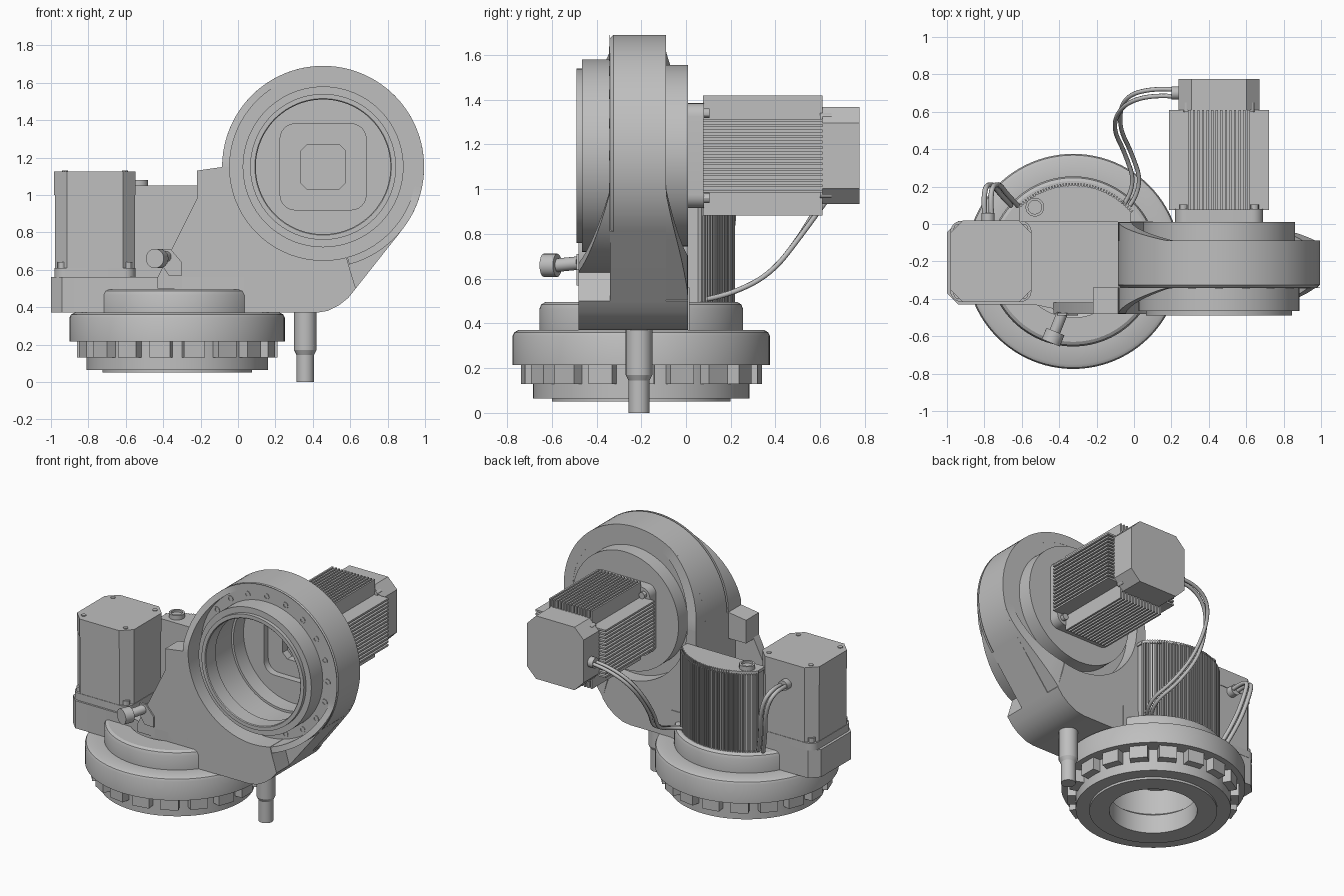
import bpy, bmesh, math
from mathutils import Vector, Matrix

if "Cube" in bpy.data.objects:
    bpy.data.objects.remove(bpy.data.objects["Cube"])

grey = bpy.data.materials.new("cast_grey")
grey.use_nodes = True
grey.diffuse_color = (0.52, 0.52, 0.52, 1)
grey.node_tree.nodes["Principled BSDF"].inputs["Base Color"].default_value = (0.52, 0.52, 0.52, 1)

HUB = Vector((0.455, 0, 1.15))      # wrist ring axis, along y
BASE = Vector((-0.325, -0.2, 0))    # turntable axis, along z
MOTOR = Vector((-0.765, -0.2, 0))   # upright motor axis


def finish(name, bm):
    bmesh.ops.recalc_face_normals(bm, faces=bm.faces)
    mesh = bpy.data.meshes.new(name)
    bm.to_mesh(mesh)
    bm.free()
    ob = bpy.data.objects.new(name, mesh)
    bpy.context.collection.objects.link(ob)
    mesh.materials.append(grey)
    shade(ob)
    return ob


def shade(ob):
    bpy.ops.object.select_all(action='DESELECT')
    ob.select_set(True)
    bpy.context.view_layer.objects.active = ob
    bpy.ops.object.shade_smooth_by_angle(angle=math.radians(30))


def prism(name, pts, a, b, axis='y', at=(0, 0, 0)):
    """Extrude a flat outline from a to b along the axis."""
    at = Vector(at)
    place = (lambda p, t: Vector((p[0], t, p[1]))) if axis == 'y' else (lambda p, t: Vector((p[0], p[1], t)))
    bm = bmesh.new()
    low = [bm.verts.new(place(p, a) + at) for p in pts]
    high = [bm.verts.new(place(p, b) + at) for p in pts]
    bm.faces.new(low)
    bm.faces.new(high)
    for i in range(len(pts)):
        j = (i + 1) % len(pts)
        bm.faces.new((low[i], low[j], high[j], high[i]))
    return finish(name, bm)


def loft(name, loops, closed):
    """Skin a row of equal loops, either closed on itself or capped."""
    bm = bmesh.new()
    rings = [[bm.verts.new(p) for p in loop] for loop in loops]
    m = len(rings[0])
    for p, q in zip(rings, rings[1:] + rings[:1] if closed else rings[1:]):
        for i in range(m):
            bm.faces.new((p[i], p[(i + 1) % m], q[(i + 1) % m], q[i]))
    if not closed:
        bm.faces.new(rings[0])
        bm.faces.new(rings[-1])
    return finish(name, bm)


def polar(r, a, t, axis):
    return Vector((r * math.cos(a), t, r * math.sin(a)) if axis == 'y' else (r * math.cos(a), r * math.sin(a), t))


def lathe(name, profile, axis, at, n=72):
    """Revolve a closed (radius, position) loop."""
    return loft(name, [[at + polar(r, math.tau * k / n, t, axis) for r, t in profile] for k in range(n)], True)


def rod(name, start, end, r1, r2=None, n=24):
    start, end = Vector(start), Vector(end)
    d = end - start
    bm = bmesh.new()
    turn = Matrix.Translation((start + end) / 2) @ d.to_track_quat('Z', 'Y').to_matrix().to_4x4()
    bmesh.ops.create_cone(bm, cap_ends=True, segments=n, radius1=r1, radius2=r1 if r2 is None else r2,
                          depth=d.length, matrix=turn)
    return finish(name, bm)


def octagon(h, c):
    return [(h, c - h), (h, h - c), (h - c, h), (c - h, h), (-h, h - c), (-h, c - h), (c - h, -h), (h - c, -h)]


def rounded(h, r, n=6):
    pts = []
    for k, (sx, sy) in enumerate(((1, 1), (-1, 1), (-1, -1), (1, -1))):
        for i in range(n + 1):
            a = math.pi / 2 * (k + i / n)
            pts.append((sx * (h - r) + r * math.cos(a), sy * (h - r) + r * math.sin(a)))
    return pts


def cut(ob, cutter):
    mod = ob.modifiers.new("cut", 'BOOLEAN')
    mod.operation, mod.object, mod.solver = 'DIFFERENCE', cutter, 'EXACT'
    bpy.context.view_layer.objects.active = ob
    bpy.ops.object.modifier_apply(modifier=mod.name)
    bpy.data.objects.remove(cutter)
    shade(ob)


def cable(name, pts, r=0.012):
    cu = bpy.data.curves.new(name, 'CURVE')
    cu.dimensions, cu.bevel_depth, cu.bevel_resolution, cu.resolution_u = '3D', r, 2, 8
    sp = cu.splines.new('NURBS')
    sp.points.add(len(pts) - 1)
    for p, q in zip(sp.points, pts):
        p.co = (*q, 1)
    sp.use_endpoint_u, sp.order_u = True, 3
    cu.materials.append(grey)
    bpy.context.collection.objects.link(bpy.data.objects.new(name, cu))


# Turntable base with hollow centre
lathe("turntable", [(.275, .05), (.4, .05), (.4, .065), (.485, .065), (.485, .215), (.575, .215), (.575, .345),
                    (.568, .36), (.55, .37), (.455, .37), (.455, .465), (.447, .485), (.43, .495), (.3, .495),
                    (.3, .2), (.275, .18)], 'z', BASE, 96)
TEETH = 18
for k in range(TEETH):
    a = math.tau * k / TEETH
    pts = [polar(r, a + w, 0, 'z').xy for r, w in ((.47, -.125), (.54, -.105), (.54, .105), (.47, .125))]
    prism("turntable_tooth", pts, .13, .22, 'z', BASE)

# Lower arm deck and the slabs carrying the ring
prism("arm_deck", [(-1, -.045), (-.94, .015), (.1, .015), (.1, -.48), (-.3, -.48), (-.54, -.43),
                   (-.94, -.43), (-1, -.37)], .37, .56, 'z')
belly = [(-.085, 1.15), (-.085, .37), (.42, .37), (.48, .38), (.54, .41), (.59, .45), (.63, .5)]
for name, right_side, a, b, r in (("arm_core", (.875, .81), -.34, -.09, .42),
                                  ("arm_rear", (.59, .63), -.09, .01, .47),
                                  ("arm_front", (.59, .63), -.48, -.34, .5)):
    slab = prism(name, belly + [right_side, (.455, 1.15)], a, b)
    cut(slab, rod("bore_cutter", HUB + Vector((0, -1, 0)), HUB + Vector((0, 1, 0)), r, n=72))
prism("arm_web", [(-.43, .5), (-.43, .56), (-.22, .98), (-.085, .98), (-.085, .5)], -.48, -.42)
prism("arm_lug", [(-.22, .97), (-.08, .97), (-.08, 1.15), (-.22, 1.13)], -.48, -.34)


def crescent(name, y0, y1, inner, flare):
    """Rim around the ring that thins out towards the upper right."""
    loops = []
    for k in range(61):
        a = math.radians(-75 + 255 * k / 60)
        rim = HUB + polar(.54, a, 0, 'y')
        depth = min(1, max(.01, (1.37 - .62 * rim.x - .78 * rim.z) / .5))
        y = y0 + (y1 - y0) * depth
        outer = .54 / math.cos(min(0, a + math.radians(39))) if flare else .54
        loops.append([HUB + polar(r, a, t, 'y') for r, t in ((inner, y0), (outer, y0), (outer, y), (inner, y))])
    loft(name, loops, False)


crescent("arm_front_rim", -.34, -.48, .5, False)
crescent("arm_rear_rim", -.09, .01, .47, True)

# Wrist ring, bolts and back wall
lathe("wrist_ring", [(.36, -.485), (.365, -.49), (.39, -.49), (.39, -.465), (.43, -.465), (.43, -.34), (.525, -.34),
                     (.54, -.325), (.54, -.09), (.405, -.09), (.405, .01), (.385, .01), (.385, -.15), (.4, -.15),
                     (.4, -.38), (.36, -.38)], 'y', HUB, 96)
for k in range(20):
    p = HUB + polar(.467, math.tau * k / 20, -.34, 'y')
    lathe("ring_bolt", [(.012, .01), (.022, .01), (.022, -.004), (.012, -.004)], 'y', p, 12)
wall = rod("ring_back_wall", HUB + Vector((0, -.04, 0)), HUB + Vector((0, .01, 0)), .39, n=72)
cut(wall, prism("window_cutter", rounded(.23, .08), -.1, .1, 'y', HUB))

# Horizontal motor: flange, finned body, end cap
flange = prism("wrist_motor_flange", rounded(.235, .06), .008, .08, 'y', HUB)
cut(flange, prism("socket_cutter", octagon(.12, .035), -.1, .06, 'y', HUB))
FINS, W = 14, .165
step = 2 * W / (2 * FINS - 1)
comb = []
for i in range(FINS):
    x = -W + 2 * i * step
    comb += [(x, .215 if i else W), (x, .268), (x + step, .268), (x + step, .215)]
outline = []
for k in range(4):
    c, s = math.cos(-k * math.pi / 2), math.sin(-k * math.pi / 2)
    outline += [(x * c - z * s, x * s + z * c) for x, z in comb]
prism("wrist_motor_body", outline, .075, .61, 'y', HUB)
prism("wrist_motor_cap", octagon(.217, .07), .61, .775, 'y', HUB)
for sx in (-1, 1):
    for sz in (-1, 1):
        p = HUB + Vector((sx * .19, 0, sz * .19))
        rod("wrist_flange_bolt", p + Vector((0, .07, 0)), p + Vector((0, .105, 0)), .022, n=12)
        q = HUB + Vector((sx * .17, 0, sz * .17))
        rod("wrist_cap_bolt", q + Vector((0, .6, 0)), q + Vector((0, .65, 0)), .02, n=12)

# Upright motor
prism("base_motor_flange", rounded(.217, .06), .56, .61, 'z', MOTOR)
prism("base_motor_body", octagon(.214, .065), .61, 1.11, 'z', MOTOR)
prism("base_motor_lid", octagon(.218, .068), 1.0, 1.125, 'z', MOTOR)
for sx in (-1, 1):
    for sy in (-1, 1):
        p = MOTOR + Vector((sx * .175, sy * .175, 0))
        rod("base_motor_bolt", p + Vector((0, 0, .6)), p + Vector((0, 0, .64)), .025, n=12)
        q = MOTOR + Vector((sx * .16, sy * .16, 0))
        rod("base_lid_bolt", q + Vector((0, 0, 1.1)), q + Vector((0, 0, 1.13)), .016, n=12)

# Curved finned housing behind the arm
RIBS = 44


def arc_outline(inner, outer):
    pts = []
    for i in range(RIBS):
        for e, r in ((0, inner), (0, outer), (.5, outer), (.5, inner)):
            a = math.radians(40) + math.radians(96) * (i + e) / RIBS
            pts.append((r * math.cos(a), r * math.sin(a)))
    return pts + [(pts[-1][0], .21), (pts[0][0], .21)]


prism("finned_housing", arc_outline(.395, .42), .49, 1.03, 'z', BASE)
prism("housing_lid", arc_outline(.405, .412), 1.03, 1.05, 'z', BASE)
lathe("housing_plug", [(.03, 1.04), (.05, 1.04), (.05, 1.08), (.036, 1.08), (.036, 1.065), (.03, 1.065)], 'z',
      Vector((-.53, .09, 0)), 24)
rod("housing_plug_core", (-.53, .09, 1.04), (-.53, .09, 1.066), .035)

# Drain pipe below the arm
rod("pipe_upper", (.36, -.21, .17), (.36, -.21, .4), .06)
rod("pipe_taper", (.36, -.21, .145), (.36, -.21, .17), .047, .06)
rod("pipe_lower", (.36, -.21, 0), (.36, -.21, .15), .047)

# Locking knob on its bracket
prism("knob_bracket", [(-.41, .71), (-.36, .71), (-.3, .64), (-.3, .57), (-.37, .57), (-.41, .63)], -.49, -.475)
rod("knob_stem", (-.385, -.48, .67), (-.425, -.58, .66), .03)
rod("knob", (-.42, -.575, .66), (-.445, -.635, .66), .052)

# Cables and their sockets
rod("wrist_cable_socket", (.26, .7, 1.12), (.2, .7, 1.12), .035)
rod("base_cable_socket", (-.78, 0, .98), (-.78, .06, .98), .035)
for d in (-.018, .018):
    cable("wrist_cable", [(.22, .7 + d, 1.12), (.1, .71 + d, 1.12), (-.06, .66 + d, 1.02), (-.1 + d, .52, .8),
                          (-.03 + d, .38, .62), (.03 + d, .2, .53), (-.04 + d, .1, .51)])
    cable("base_cable", [(-.78 + d, .05, .98), (-.79 + d, .19, 1), (-.74 + d, .22, .86),
                         (-.7 + d, .16, .66), (-.64 + d, .1, .51)], .014)
